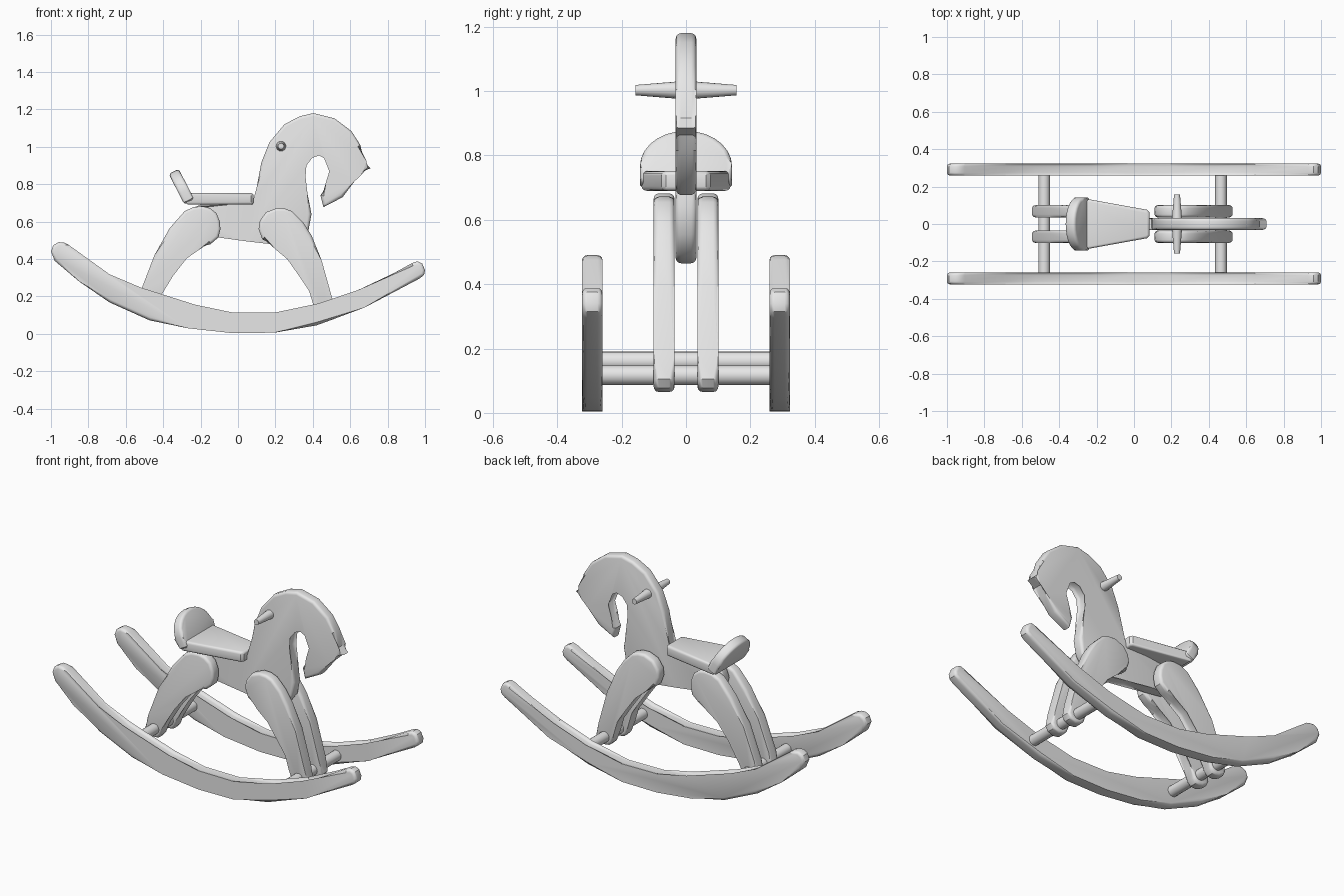
import bpy, bmesh, math
from mathutils import Matrix, Vector

if "Cube" in bpy.data.objects:
    bpy.data.objects.remove(bpy.data.objects["Cube"])

wood = bpy.data.materials.new("plain_grey")
wood.diffuse_color = (0.8, 0.8, 0.8, 1)
wood.use_nodes = True
wood.node_tree.nodes["Principled BSDF"].inputs["Base Color"].default_value = wood.diffuse_color


def finish(name, bm):
    bmesh.ops.recalc_face_normals(bm, faces=bm.faces)
    me = bpy.data.meshes.new(name)
    bm.to_mesh(me)
    bm.free()
    ob = bpy.data.objects.new(name, me)
    bpy.context.collection.objects.link(ob)
    me.materials.append(wood)
    bpy.ops.object.select_all(action='DESELECT')
    ob.select_set(True)
    bpy.context.view_layer.objects.active = ob
    bpy.ops.object.shade_smooth_by_angle(angle=math.radians(35))
    return ob


def board(name, outline, thick, place, bevel=0.016):
    """Flat outline extruded to a board with rounded rims, then placed by a matrix."""
    bm = bmesh.new()
    low = [bm.verts.new((u, v, -thick / 2)) for u, v in outline]
    high = [bm.verts.new((u, v, thick / 2)) for u, v in outline]
    n = len(outline)
    caps = [bm.faces.new(low[::-1]), bm.faces.new(high)]
    for i in range(n):
        j = (i + 1) % n
        bm.faces.new((low[i], low[j], high[j], high[i]))
    rims = [e for f in caps for e in f.edges]
    bmesh.ops.bevel(bm, geom=rims, offset=bevel, segments=3, profile=0.5,
                    affect='EDGES', clamp_overlap=True)
    bm.transform(place)
    return finish(name, bm)


def upright(y):
    """Outline (x, z) standing in the plane at the given y."""
    return Matrix.Translation((0, y, 0)) @ Matrix.Rotation(math.pi / 2, 4, 'X')


def rod(name, start, end, r1, r2, sides=16):
    a, b = Vector(start), Vector(end)
    bm = bmesh.new()
    turn = (b - a).to_track_quat('Z', 'Y').to_matrix().to_4x4()
    bmesh.ops.create_cone(bm, cap_ends=True, segments=sides, radius1=r1, radius2=r2,
                          depth=(b - a).length,
                          matrix=Matrix.Translation((a + b) / 2) @ turn)
    return finish(name, bm)


# Outlines in x, z
rocker = [(-1, .44), (-.98, .39), (-.85, .28), (-.687, .168), (-.473, .072), (-.27, .03),
          (-.035, .004), (.195, .006), (.42, .045), (.676, .14), (.97, .295), (.995, .315),
          (1, .34), (.985, .375), (.96, .388), (.93, .378), (.65, .22), (.436, .147),
          (.195, .113), (-.035, .115), (-.233, .14), (-.527, .233), (-.687, .318),
          (-.905, .475), (-.93, .488), (-.96, .49), (-.988, .473)]
front_leg = [(.206, .672), (.15, .65), (.117, .605), (.11, .56), (.13, .505), (.206, .468),
             (.275, .41), (.34, .318), (.38, .23), (.404, .15), (.42, .09), (.44, .07),
             (.475, .065), (.51, .078), (.527, .105), (.505, .185), (.447, .393),
             (.393, .527), (.345, .60), (.29, .655), (.25, .67)]
rear_leg = [(-.19, .682), (-.15, .672), (-.115, .645), (-.097, .60), (-.094, .56),
            (-.104, .516), (-.147, .479), (-.217, .463), (-.286, .414), (-.361, .318),
            (-.42, .19), (-.44, .13), (-.46, .108), (-.50, .105), (-.532, .12),
            (-.545, .15), (-.521, .227), (-.447, .42), (-.366, .564), (-.286, .655),
            (-.24, .677)]
body = [(-.25, .67), (-.20, .69), (.094, .69), (.1, .783), (.125, .917), (.168, 1.024),
        (.248, 1.12), (.33, 1.163), (.404, 1.18), (.516, 1.152), (.607, 1.083),
        (.655, 1.008), (.671, .917), (.709, .885), (.65, .864), (.623, .815), (.559, .73),
        (.457, .677), (.441, .74), (.484, .80), (.505, .869), (.473, .95), (.436, .97),
        (.388, .955), (.35, .906), (.345, .837), (.372, .746), (.393, .64), (.377, .554),
        (.33, .49), (.26, .465), (.17, .48), (.05, .51), (-.104, .515), (-.20, .52),
        (-.255, .56), (-.27, .62)]

board("body_and_head", body, .064, upright(0))
for side, word in ((-1, "right"), (1, "left")):
    board("rocker_" + word, rocker, .064, upright(side * .291))
    board("front_leg_" + word, front_leg, .065, upright(side * .068))
    board("rear_leg_" + word, rear_leg, .065, upright(side * .068))
    # Tapered handle peg
    rod("handle_" + word, (.23, 0, 1.003), (.23, side * .157, 1.003), .029, .016)

# Cross bars between the rockers
rod("rear_cross_bar", (-.48, -.28, .16), (-.48, .28, .16), .031, .031)
rod("front_cross_bar", (.465, -.28, .117), (.465, .28, .117), .031, .031)

# Tapered seat slab
seat = [(-.275, -.138), (.07, -.076), (.083, -.062), (.083, .062), (.07, .076), (-.275, .138)]
board("seat", seat, .062, Matrix.Translation((0, 0, .721)), .014)

# Round-topped backrest, leaning backwards
back = [(-.143, .065), (-.143, .012), (-.128, 0), (.128, 0), (.143, .012), (.143, .065)]
back += [(.143 * math.cos(a), .065 + .12 * math.sin(a))
         for a in (math.pi * i / 14 for i in range(1, 14))]
up = Vector((-.458, 0, .889))
out = Vector((.889, 0, .458))
lean = Matrix((Vector((0, 1, 0)), up, out)).transposed().to_4x4()
board("backrest", back, .06, Matrix.Translation(Vector((-.286, 0, .69)) + out * .03) @ lean)
